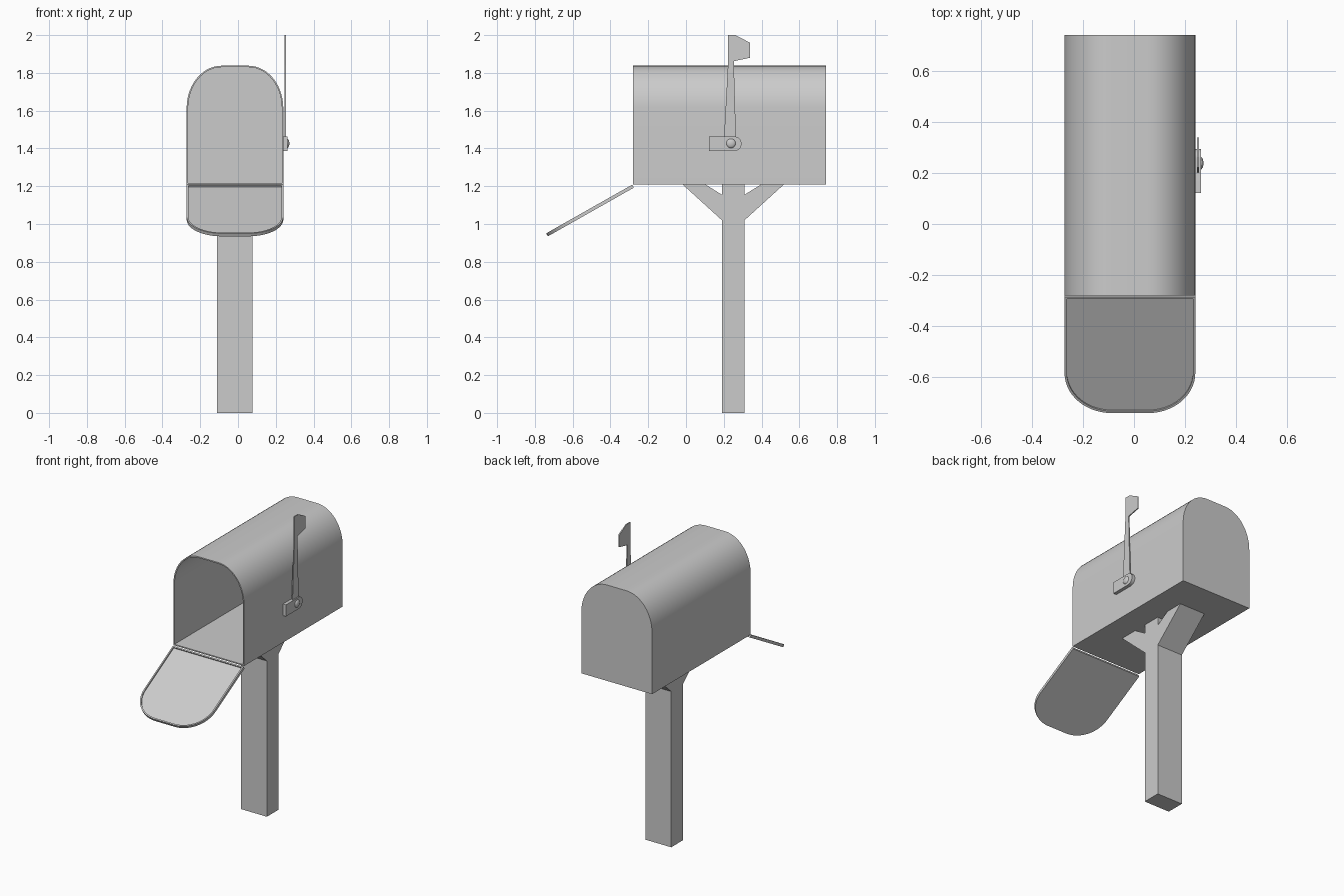
import bpy, bmesh
from math import sin, cos, pi, radians

if "Cube" in bpy.data.objects:
    bpy.data.objects.remove(bpy.data.objects["Cube"])

CX = -0.016          # centre line of box and post
HALF_W = 0.256       # half width of box and door


def finish(name, bm, smooth=False):
    bmesh.ops.recalc_face_normals(bm, faces=bm.faces)
    mesh = bpy.data.meshes.new(name)
    bm.to_mesh(mesh)
    bm.free()
    obj = bpy.data.objects.new(name, mesh)
    bpy.context.collection.objects.link(obj)
    if smooth:
        bpy.ops.object.select_all(action='DESELECT')
        bpy.context.view_layer.objects.active = obj
        obj.select_set(True)
        bpy.ops.object.shade_smooth_by_angle(angle=radians(30))
    return obj


def prism(name, yz, x0, x1, smooth=False):
    """Side profile in (y, z) extruded across x."""
    bm = bmesh.new()
    a = [bm.verts.new((x0, y, z)) for y, z in yz]
    b = [bm.verts.new((x1, y, z)) for y, z in yz]
    bm.faces.new(a)
    bm.faces.new(b)
    bridge(bm, a, b)
    return finish(name, bm, smooth)


def bridge(bm, a, b):
    n = len(a)
    for i in range(n):
        j = (i + 1) % n
        bm.faces.new((a[i], a[j], b[j], b[i]))


def arch(height, rx, rv, inset=0.0, seg=14):
    """Flat-bottomed outline with two rounded upper corners."""
    hw, top = HALF_W - inset, height - inset
    rx, rv = rx - inset, rv - inset
    right = [(hw, inset)]
    for i in range(seg + 1):
        t = pi / 2 * i / seg
        right.append((hw - rx + rx * cos(t), top - rv + rv * sin(t)))
    return right + [(-u, v) for u, v in reversed(right)]


def tray(name, height, rx, rv, depth, wall, floor, place):
    """Arched tray, open at w = 0 and closed at w = depth."""
    bm = bmesh.new()
    outer, inner = arch(height, rx, rv), arch(height, rx, rv, wall)
    loops = [[bm.verts.new(place(u, v, w)) for u, v in pts]
             for pts, w in ((outer, depth), (outer, 0), (inner, 0), (inner, depth - floor))]
    for a, b in zip(loops, loops[1:]):
        bridge(bm, a, b)
    bm.faces.new(loops[0])
    bm.faces.new(loops[-1])
    return finish(name, bm, True)


# Hollow box, open at the front
tray("mailbox_body", 0.628, 0.185, 0.225, 1.02, 0.008, 0.008,
     lambda u, v, w: (CX + u, -0.28 + w, 1.21 + v))

# Open door with a raised rim, hanging from the front lower edge
A = radians(29.5)
tray("door", 0.523, 0.185, 0.18, 0.018, 0.009, 0.010,
     lambda u, v, w: (CX + u, -0.285 - v * cos(A) + w * sin(A),
                      1.208 - v * sin(A) - w * cos(A)))

# Post and its two slanted braces
PX = (-0.11, 0.076)
prism("post", [(0.19, 0), (0.31, 0), (0.31, 1.211), (0.19, 1.211)], *PX)
brace = [(-0.06, 1.02), (-0.27, 1.211), (-0.15, 1.211), (-0.06, 1.155)]
for side, label in ((1, "front_brace"), (-1, "back_brace")):
    prism(label, [(0.25 + side * y, z) for y, z in brace], *PX)

# Flag bracket with a rounded end
r, cy, cz = 0.038, 0.256, 1.425
end = [(cy + r * cos(t), cz + r * sin(t))
       for t in (-pi / 2 + pi * i / 16 for i in range(17))]
prism("flag_bracket", end + [(0.122, cz + r), (0.122, cz - r)], 0.238, 0.262, True)

# Thin raised flag
prism("flag", [(0.20, 1.43), (0.265, 1.43), (0.253, 1.862), (0.338, 1.88), (0.338, 1.96),
               (0.262, 2.0), (0.222, 2.0), (0.222, 1.84)], 0.247, 0.254)

# Domed rivet
bm = bmesh.new()
bmesh.ops.create_uvsphere(bm, u_segments=24, v_segments=12, radius=0.025)
for v in bm.verts:
    x, y, z = v.co
    v.co = (0.260 + z * 0.48, 0.238 + x, 1.427 + y)
finish("rivet", bm, True)
